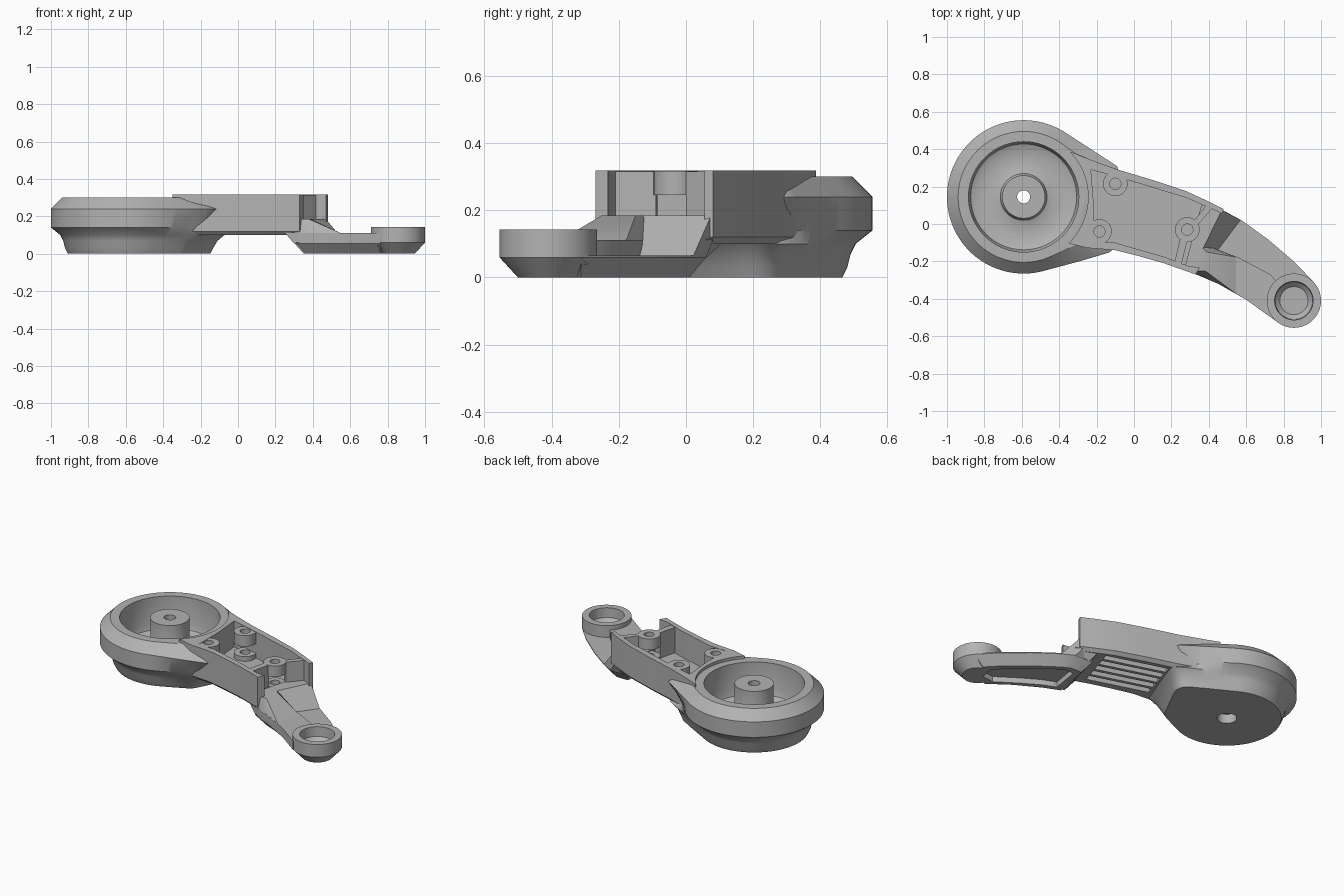
import bpy, bmesh, math
from mathutils import Vector

cube = bpy.data.objects.get("Cube")
if cube:
    bpy.data.objects.remove(cube, do_unlink=True)

grey = bpy.data.materials.new("plain_grey")
grey.use_nodes = True
grey.diffuse_color = (0.45, 0.45, 0.45, 1)
grey.node_tree.nodes["Principled BSDF"].inputs["Base Color"].default_value = (0.45, 0.45, 0.45, 1)

HUB = Vector((-0.59, 0.145))
TIP = Vector((0.855, -0.41))


def finish(name, bm):
    bmesh.ops.recalc_face_normals(bm, faces=bm.faces)
    mesh = bpy.data.meshes.new(name)
    bm.to_mesh(mesh)
    bm.free()
    mesh.materials.append(grey)
    obj = bpy.data.objects.new(name, mesh)
    bpy.context.collection.objects.link(obj)
    return obj


def add_loft(bm, rows):
    """Skin equal-length rows of points and cap both ends."""
    rings = [[bm.verts.new(p) for p in row] for row in rows]
    n = len(rings[0])
    for a, b in zip(rings, rings[1:]):
        for i in range(n):
            j = (i + 1) % n
            bm.faces.new((a[i], a[j], b[j], b[i]))
    bm.faces.new(rings[0][::-1])
    bm.faces.new(rings[-1])


def loft(name, rows):
    bm = bmesh.new()
    add_loft(bm, rows)
    return finish(name, bm)


def inset(poly, d):
    """Move every edge of a counter-clockwise outline inward by d."""
    pts = [Vector(p) for p in poly]
    out = []
    for i, p in enumerate(pts):
        e1 = (p - pts[i - 1]).normalized()
        e2 = (pts[(i + 1) % len(pts)] - p).normalized()
        n1, n2 = Vector((-e1.y, e1.x)), Vector((-e2.y, e2.x))
        out.append(p + (n1 + n2) * d / max(0.4, 1 + n1.dot(n2)))
    return out


def level(poly, z):
    return [(p[0], p[1], z) for p in poly]


def prism(name, poly, z0, z1):
    return loft(name, [level(poly, z0), level(poly, z1)])


def lathe(name, profile, centre, steps=72):
    """Revolve a closed (radius, height) loop."""
    bm = bmesh.new()
    verts = [bm.verts.new((r, 0, z)) for r, z in profile]
    edges = [bm.edges.new((verts[i - 1], verts[i])) for i in range(len(verts))]
    bmesh.ops.spin(bm, geom=verts + edges, cent=(0, 0, 0), axis=(0, 0, 1),
                   angle=math.tau, steps=steps, use_merge=True)
    bmesh.ops.remove_doubles(bm, verts=bm.verts, dist=1e-5)
    bmesh.ops.dissolve_degenerate(bm, edges=bm.edges, dist=1e-5)
    bmesh.ops.translate(bm, verts=bm.verts, vec=(centre[0], centre[1], 0))
    return finish(name, bm)


def cut(obj, *cutters):
    for c in cutters:
        mod = obj.modifiers.new("cut", "BOOLEAN")
        mod.operation, mod.solver, mod.object = "DIFFERENCE", "EXACT", c
    bpy.context.view_layer.update()
    ev = obj.evaluated_get(bpy.context.evaluated_depsgraph_get())
    mesh = bpy.data.meshes.new_from_object(ev)
    obj.modifiers.clear()
    obj.data = mesh


def drop(*cutters):
    for c in cutters:
        bpy.data.objects.remove(c, do_unlink=True)


# Wheel-shaped cup: circles drawn out to two rounded neck points
def cup_row(r, z, back, front, lean, soft):
    necks = [Vector((math.cos(a), math.sin(a))) * (d - soft) for a, d in ((lean, back), (-0.54, front))]
    dirs = [Vector((math.cos(k * math.tau / 240), math.sin(k * math.tau / 240))) for k in range(240)]
    support = [max(r, *(p.dot(n) + soft for p in necks)) for n in dirs]
    row = []
    for k in range(120):
        u = dirs[k * 2]
        rho = min(h / n.dot(u) for h, n in zip(support, dirs) if n.dot(u) > 0.1)
        row.append((HUB.x + u.x * rho, HUB.y + u.y * rho, z))
    return row


cup = loft("round_cup", [cup_row(*a) for a in (
    (0.32, 0, 0.45, 0.37, 0.2, 0.08), (0.335, 0.03, 0.465, 0.39, 0.2, 0.08),
    (0.345, 0.07, 0.49, 0.42, 0.2, 0.07), (0.36, 0.1, 0.53, 0.46, 0.22, 0.05),
    (0.41, 0.14, 0.46, 0.48, 0.28, 0.02), (0.41, 0.24, 0.53, 0.56, 0.3, 0.01),
    (0.35, 0.3, 0.43, 0.42, 0.3, 0.01))])
pocket = lathe("cup_pocket", [(0.115, 0.4), (0.115, 0.11), (0.125, 0.09), (0.155, 0.08), (0.25, 0.08),
                              (0.283, 0.095), (0.295, 0.13), (0.295, 0.4)], HUB)
bore = lathe("cup_bore", [(0, -0.1), (0.058, -0.1), (0.058, 0.06), (0.035, 0.06), (0.035, 0.5), (0, 0.5)], HUB, 32)

# Open-topped body with ribbed underside
outline = [(-0.36, -0.1), (-0.25, -0.128), (-0.1, -0.14), (0.02, -0.17), (0.16, -0.21), (0.33, -0.27),
           (0.35, -0.235), (0.48, 0.08), (0.4, 0.12), (0.28, 0.175), (0.1, 0.235), (-0.1, 0.295),
           (-0.25, 0.35), (-0.34, 0.387)]
body = loft("body_shell", [level(inset(outline, 0.02), 0.1), level(outline, 0.12), level(outline, 0.318)])
inner = [(-0.215, -0.095), (-0.1, -0.1), (0.02, -0.135), (0.16, -0.175), (0.29, -0.225), (0.42, -0.24),
         (0.52, 0.03), (0.43, 0.075), (0.28, 0.14), (0.1, 0.195), (-0.1, 0.255), (-0.23, 0.29), (-0.215, 0.1)]
hollow = prism("body_hollow", inner, 0.15, 0.5)
clear = lathe("cup_clearance", [(0, 0), (0.345, 0), (0.345, 0.5), (0, 0.5)], HUB)
bm = bmesh.new()
along, across = Vector((0.955, -0.296)), Vector((0.296, 0.955))
for k in range(5):
    mid = Vector((0.08, 0.035)) + across * (k - 2) * 0.064
    a, b = along * 0.2, across * 0.025
    tip = across * 0.008
    add_loft(bm, [level([mid - a - b, mid + a - b, mid + a + b, mid - a + b], 0.09),
                  level([mid - a - tip, mid + a - tip, mid + a + tip, mid - a + tip], 0.138)])
grooves = finish("groove_cutter", bm)
cut(cup, pocket, bore, hollow)
cut(body, hollow, clear, grooves)
drop(pocket, bore, hollow, clear, grooves)

# Screw lugs, split into upper and lower halves
for name, centre in (("back", (-0.1, 0.215)), ("front", (-0.185, -0.04)), ("end", (0.285, -0.03))):
    for half, z0, z1 in (("lower", 0.14, 0.18), ("upper", 0.245, 0.316)):
        lathe(name + "_lug_" + half, [(0.03, z0), (0.066, z0), (0.066, z1), (0.03, z1)], centre, 32)

# End walls on either side of the end lug
prism("end_wall_front", [(0.215, -0.21), (0.255, -0.21), (0.285, -0.09), (0.245, -0.085)], 0.14, 0.315)
prism("end_wall_back", [(0.32, 0.015), (0.345, 0.0), (0.42, 0.085), (0.39, 0.105)], 0.14, 0.315)

# Curved lower arm with a raised front strip
arm_outline = [(0.31, -0.26), (0.45, -0.32), (0.6, -0.405), (0.76, -0.52), (0.86, -0.44), (0.96, -0.31),
               (0.86, -0.205), (0.72, -0.085), (0.575, 0.02), (0.5, 0.06), (0.37, 0.06)]
arm = loft("lower_arm", [level(inset(arm_outline, 0.05), 0), level(arm_outline, 0.06), level(arm_outline, 0.066)])
strip_edge = [(0.33, -0.268), (0.45, -0.32), (0.6, -0.405), (0.76, -0.52), (0.84, -0.4),
              (0.73, -0.27), (0.56, -0.18), (0.43, -0.13)]
strip = loft("arm_raised_strip", [level([(0.3, -0.25)] + strip_edge, 0.055),
                                  level([(0.25, -0.235)] + strip_edge, 0.112)])

# Ramp and sloping web joining the body to the arm
loft("strip_ramp", [level([(0.26, -0.235), (0.33, -0.268), (0.45, -0.32), (0.55, -0.376), (0.55, -0.178), (0.4, -0.12)], 0.11),
                    level([(0.26, -0.235), (0.3, -0.245), (0.33, -0.25), (0.38, -0.25), (0.39, -0.15), (0.36, -0.12)], 0.185)])
loft("arm_web", [level([(0.3, -0.235), (0.44, -0.16), (0.575, 0.02), (0.5, 0.06), (0.37, 0.05)], 0.06),
                 level([(0.27, -0.235), (0.35, -0.17), (0.47, 0.075), (0.4, 0.11), (0.36, 0.1)], 0.185)])
heel = loft("arm_heel", [level([(0.35, -0.215), (0.42, -0.245), (0.5, -0.02), (0.43, 0.0)], 0.002),
                         level([(0.25, -0.235), (0.34, -0.268), (0.5, 0.062), (0.36, 0.12)], 0.115)])

# Tip socket
socket = lathe("tip_socket", [(0, 0), (0.09, 0), (0.145, 0.06), (0.145, 0.142), (0.103, 0.142),
                              (0.1, 0.08), (0.075, 0.055), (0, 0.055)], TIP, 56)
plug = lathe("socket_plug", [(0, 0.04), (0.135, 0.04), (0.135, 0.4), (0, 0.4)], TIP, 56)
slot = prism("arm_slot", [(0.41, -0.215), (0.5, -0.255), (0.6, -0.315), (0.74, -0.41), (0.82, -0.4), (0.84, -0.31),
                          (0.72, -0.19), (0.6, -0.09), (0.5, -0.03), (0.44, -0.03)], -0.1, 0.035)
cut(arm, slot, plug)
cut(strip, plug)
for part in (heel, socket):
    cut(part, slot)
drop(slot, plug)

# Smooth the rounded walls, keep hard edges
for obj in bpy.context.collection.objects:
    if obj.type == "MESH" and grey.name in obj.data.materials:
        obj.data.shade_smooth()
        obj.data.set_sharp_from_angle(angle=math.radians(30))
